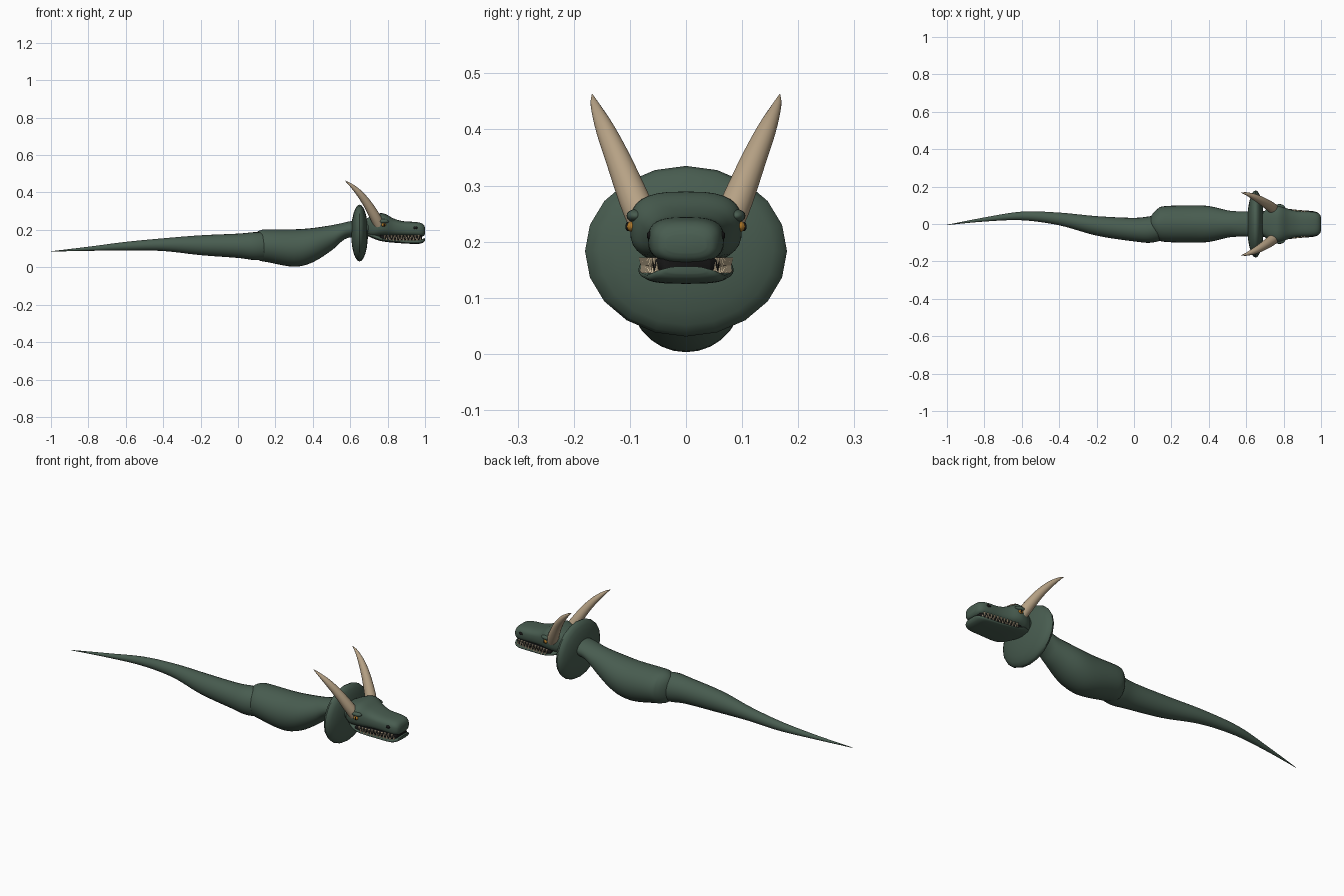
import bpy, bmesh, math
from mathutils import Vector

if "Cube" in bpy.data.objects:
    bpy.data.objects.remove(bpy.data.objects["Cube"], do_unlink=True)


def material(name, r, g, b):
    m = bpy.data.materials.new(name)
    m.use_nodes = True
    m.diffuse_color = (r, g, b, 1)
    bsdf = m.node_tree.nodes["Principled BSDF"]
    bsdf.inputs["Base Color"].default_value = (r, g, b, 1)
    bsdf.inputs["Roughness"].default_value = 0.7
    return m


GREEN = material("scale green", 0.065, 0.108, 0.08)
HORN = material("horn tan", 0.47, 0.36, 0.235)
TOOTH = material("tooth ivory", 0.62, 0.5, 0.33)
AMBER = material("eye amber", 0.42, 0.18, 0.02)
BLACK = material("dark", 0.008, 0.008, 0.008)


def finish(bm, name, mat):
    bmesh.ops.recalc_face_normals(bm, faces=bm.faces)
    mesh = bpy.data.meshes.new(name)
    bm.to_mesh(mesh)
    bm.free()
    mesh.materials.append(mat)
    obj = bpy.data.objects.new(name, mesh)
    bpy.context.collection.objects.link(obj)
    bpy.ops.object.select_all(action="DESELECT")
    obj.select_set(True)
    bpy.context.view_layer.objects.active = obj
    bpy.ops.object.shade_smooth_by_angle(angle=math.radians(50))
    return obj


def spline(rows, steps):
    """Catmull-Rom interpolation of section tuples."""
    out = []
    for i in range(len(rows) - 1):
        p = [rows[max(i - 1, 0)], rows[i], rows[i + 1], rows[min(i + 2, len(rows) - 1)]]
        for k in range(steps):
            t = k / steps
            out.append([b + 0.5 * t * (c - a + t * (2 * a - 5 * b + 4 * c - d
                        + t * (3 * (b - c) + d - a))) for a, b, c, d in zip(*p)])
    return out + [list(rows[-1])]


def loft(name, rows, mat, sides=24, power=2.0, steps=4, follow=False):
    """Sections are (x, y, z, half width, half height)."""
    rows = spline(rows, steps)
    bm = bmesh.new()
    rings = []
    for i, (x, y, z, w, h) in enumerate(rows):
        side, up = Vector((0, 1, 0)), Vector((0, 0, 1))
        if follow:
            a, b = rows[max(i - 1, 0)], rows[min(i + 1, len(rows) - 1)]
            tangent = (Vector(b[:3]) - Vector(a[:3])).normalized()
            up = tangent.cross(side).normalized()
            side = up.cross(tangent)
        ring = []
        for k in range(sides):
            a = math.tau * k / sides
            c, s = math.cos(a), math.sin(a)
            c = math.copysign(abs(c) ** (2 / power), c)
            s = math.copysign(abs(s) ** (2 / power), s)
            ring.append(bm.verts.new(Vector((x, y, z)) + side * c * w + up * s * h))
        rings.append(ring)
    for r, q in zip(rings, rings[1:]):
        for k in range(sides):
            j = (k + 1) % sides
            bm.faces.new((r[k], r[j], q[j], q[k]))
    bm.faces.new(rings[0])
    bm.faces.new(rings[-1])
    return finish(bm, name, mat)


def span(rows):
    """Turn (x, half width, top, bottom) into loft sections."""
    return [(x, 0, (t + b) / 2, w, (t - b) / 2) for x, w, t, b in rows]


def ball(name, loc, scale, mat, segments=16, rings=10):
    bm = bmesh.new()
    bmesh.ops.create_uvsphere(bm, u_segments=segments, v_segments=rings, radius=1)
    # poles lie along x
    for v in bm.verts:
        x, y, z = v.co
        v.co = Vector((z * scale[0], y * scale[1], -x * scale[2])) + Vector(loc)
    return finish(bm, name, mat)


# Tail, a tapering sideways curve
loft("tail", [(-1, -0.005, 0.085, 0.001, 0.001), (-0.8, 0.024, 0.099, 0.011, 0.011),
              (-0.6, 0.043, 0.113, 0.023, 0.023), (-0.4, 0.027, 0.121, 0.034, 0.034),
              (-0.2, -0.01, 0.118, 0.052, 0.053), (0, -0.03, 0.115, 0.063, 0.065),
              (0.1, -0.028, 0.113, 0.071, 0.075), (0.2, -0.01, 0.113, 0.06, 0.065)],
     GREEN, steps=6)

# Body and neck
loft("body", span([(0.085, 0.03, 0.167, 0.067), (0.1, 0.055, 0.187, 0.045),
                   (0.125, 0.08, 0.2, 0.033), (0.16, 0.095, 0.203, 0.027),
                   (0.3, 0.1, 0.203, 0.003), (0.4, 0.096, 0.21, 0.027),
                   (0.5, 0.073, 0.225, 0.09), (0.55, 0.068, 0.235, 0.135),
                   (0.6, 0.067, 0.246, 0.16), (0.72, 0.07, 0.262, 0.165)]), GREEN, sides=28)

# Neck frill disc
ball("frill", (0.65, 0, 0.183), (0.045, 0.18, 0.152), GREEN, 20, 12)

# Head with upper jaw
loft("head", span([(0.675, 0.05, 0.255, 0.175), (0.72, 0.085, 0.277, 0.16),
                   (0.76, 0.099, 0.289, 0.163), (0.79, 0.096, 0.284, 0.165),
                   (0.83, 0.079, 0.262, 0.165), (0.88, 0.069, 0.247, 0.165),
                   (0.94, 0.067, 0.243, 0.163), (0.975, 0.062, 0.238, 0.162),
                   (0.993, 0.051, 0.227, 0.168), (1.0, 0.036, 0.212, 0.18)]),
     GREEN, sides=32, power=2.9)

# Lower jaw
jaw = [(0.69, 0.05, 0.19, 0.17), (0.74, 0.08, 0.175, 0.147), (0.79, 0.084, 0.154, 0.136),
       (0.88, 0.075, 0.149, 0.128), (0.96, 0.068, 0.149, 0.125),
       (0.99, 0.055, 0.153, 0.132), (1.0, 0.036, 0.156, 0.143)]
loft("lower_jaw", span(jaw), GREEN, sides=28, power=2.7)

# Dark mouth interior
loft("mouth_interior", span([(0.76, 0.079, 0.175, 0.142), (0.88, 0.065, 0.175, 0.14),
                             (0.96, 0.059, 0.175, 0.14), (0.985, 0.042, 0.175, 0.145)]),
     BLACK, power=4)


def teeth(name, side):
    bm = bmesh.new()
    count = 22
    for i in range(count):
        t = i / (count - 1)
        x = 0.785 + 0.19 * t
        y = side * (0.079 - 0.019 * t - 0.008 * t ** 8)
        upper = i % 2 == 0
        root, tip = (0.172, 0.151) if upper else (0.144, 0.164)
        ring = [bm.verts.new((x + 0.0065 * math.cos(a), y + 0.006 * math.sin(a), root))
                for a in (math.tau * k / 6 for k in range(6))]
        point = bm.verts.new((x, y, tip))
        bm.faces.new(ring)
        for k in range(6):
            bm.faces.new((ring[k], ring[(k + 1) % 6], point))
    finish(bm, name, TOOTH)


# Paired features of the head
for label, s in (("left", 1), ("right", -1)):
    loft(label + "_horn", [(0.755, s * 0.07, 0.225, 0.029, 0.029),
                           (0.733, s * 0.09, 0.27, 0.028, 0.028),
                           (0.69, s * 0.119, 0.342, 0.023, 0.023),
                           (0.645, s * 0.144, 0.4, 0.017, 0.017),
                           (0.6, s * 0.162, 0.443, 0.008, 0.008),
                           (0.573, s * 0.167, 0.462, 0.001, 0.001)],
         HORN, sides=16, follow=True)
    ball(label + "_brow", (0.775, s * 0.09, 0.246), (0.032, 0.016, 0.012), GREEN)
    ball(label + "_eye", (0.778, s * 0.095, 0.227), (0.013, 0.012, 0.01), AMBER)
    ball(label + "_pupil", (0.781, s * 0.104, 0.227), (0.004, 0.004, 0.008), BLACK)
    ball(label + "_nostril", (0.948, s * 0.064, 0.211), (0.012, 0.006, 0.008), BLACK)
    teeth(label + "_teeth", s)
